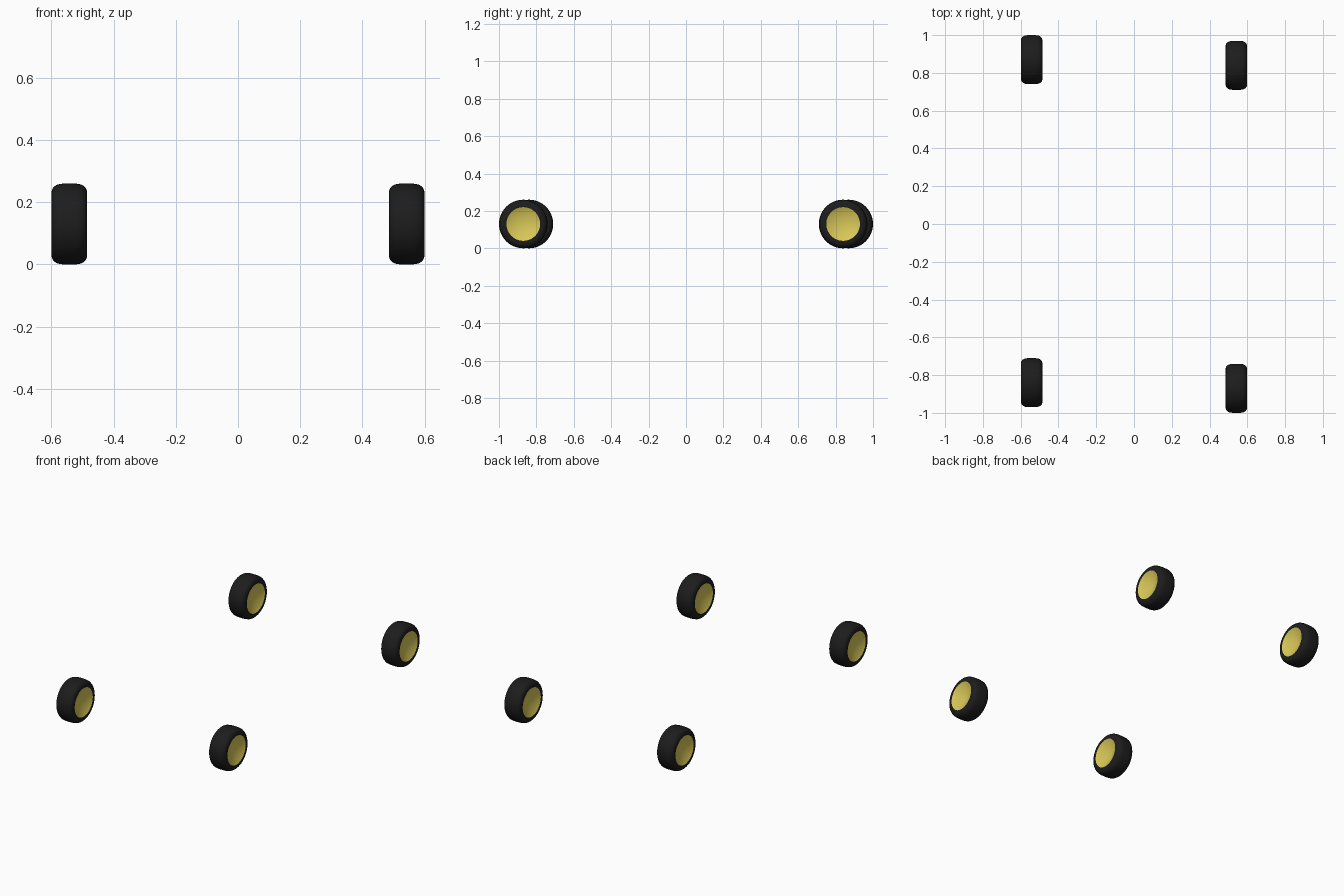
import bpy, bmesh
from math import radians, tau, cos, sin

if "Cube" in bpy.data.objects:
    bpy.data.objects.remove(bpy.data.objects["Cube"])

SEGS = 48
R = 0.13        # tyre radius
HALF = 0.057    # half of the tyre width
HUB_R = 0.09    # rim opening


def material(name, rgb):
    m = bpy.data.materials.new(name)
    m.diffuse_color = (*rgb, 1)
    m.use_nodes = True
    m.node_tree.nodes["Principled BSDF"].inputs["Base Color"].default_value = m.diffuse_color
    return m


rubber = material("black_rubber", (0.012, 0.012, 0.012))
yellow = material("yellow_rim", (0.70, 0.58, 0.10))


def lathe(name, profile, location, mat):
    """Revolve (x, radius) points about the x axis; radius 0 becomes a pole."""
    bm = bmesh.new()
    rings = []
    for x, r in profile:
        n = SEGS if r > 0 else 1
        rings.append([bm.verts.new((x, r * cos(tau * i / SEGS), r * sin(tau * i / SEGS)))
                      for i in range(n)])
    for a, b in zip(rings, rings[1:]):
        for i in range(SEGS):
            j = (i + 1) % SEGS
            quad = [a[i % len(a)], a[j % len(a)], b[j % len(b)], b[i % len(b)]]
            bm.faces.new(list(dict.fromkeys(quad)))
    bmesh.ops.recalc_face_normals(bm, faces=bm.faces)
    me = bpy.data.meshes.new(name)
    bm.to_mesh(me)
    bm.free()
    me.materials.append(mat)
    ob = bpy.data.objects.new(name, me)
    ob.location = location
    bpy.context.collection.objects.link(ob)
    bpy.ops.object.select_all(action='DESELECT')
    ob.select_set(True)
    bpy.context.view_layer.objects.active = ob
    bpy.ops.object.shade_smooth_by_angle(angle=radians(35))


# Half profile of the tyre: rim edge, sidewall, rounded shoulder, crown
half_tyre = [(HALF, HUB_R), (HALF, 0.104), (0.054, 0.114), (0.048, 0.121),
             (0.038, 0.127), (0.020, R)]
tyre = half_tyre + [(-x, r) for x, r in reversed(half_tyre)]

# Dished cone on both faces of the rim
rim_dish = [(0.017, 0), (HALF, HUB_R)]

wheels = {
    "front_right": (0.542, -0.87), "rear_right": (0.542, 0.84),
    "front_left": (-0.542, -0.84), "rear_left": (-0.542, 0.87),
}
for place, (x, y) in wheels.items():
    lathe(place + "_tyre", tyre, (x, y, R), rubber)
    # One closed hub, its two faces sunk towards the middle
    hub = rim_dish + [(-px, r) for px, r in reversed(rim_dish)]
    lathe(place + "_hub", hub, (x, y, R), yellow)
